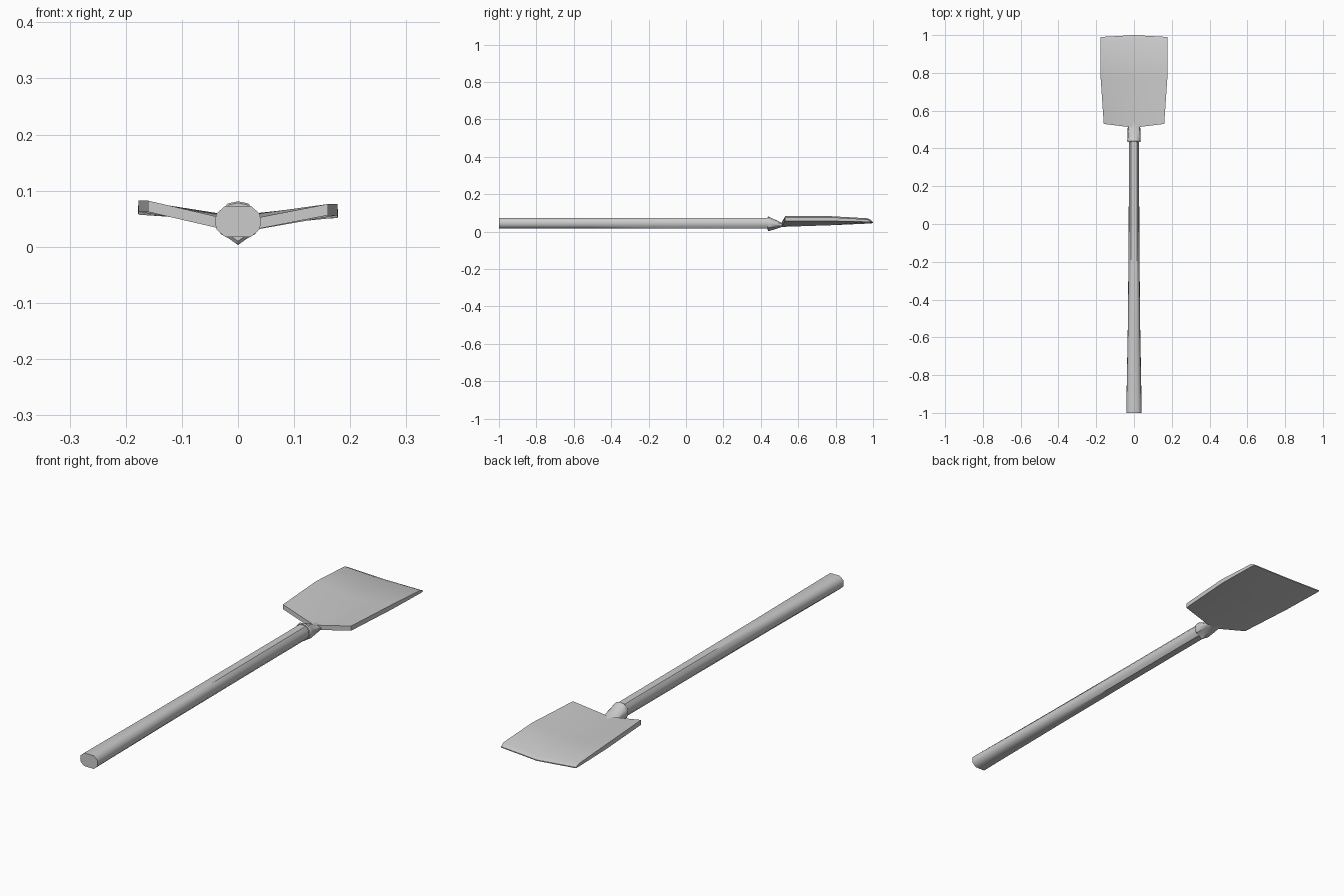
import bpy
import bmesh
import math

cube = bpy.data.objects.get("Cube")
if cube:
    bpy.data.objects.remove(cube, do_unlink=True)

grey = bpy.data.materials.new("plain grey")
grey.use_nodes = True
colour = (0.6, 0.6, 0.6, 1)
grey.diffuse_color = colour
grey.node_tree.nodes["Principled BSDF"].inputs["Base Color"].default_value = colour


def loft(name, rings, angle):
    """Skin a list of equal closed rings and cap both ends."""
    bm = bmesh.new()
    loops = [[bm.verts.new(p) for p in ring] for ring in rings]
    n = len(loops[0])
    for a, b in zip(loops, loops[1:]):
        for i in range(n):
            j = (i + 1) % n
            bm.faces.new((a[i], a[j], b[j], b[i]))
    bm.faces.new(loops[0])
    bm.faces.new(loops[-1])
    bmesh.ops.recalc_face_normals(bm, faces=bm.faces)
    mesh = bpy.data.meshes.new(name)
    bm.to_mesh(mesh)
    bm.free()
    mesh.materials.append(grey)
    obj = bpy.data.objects.new(name, mesh)
    bpy.context.collection.objects.link(obj)
    bpy.ops.object.select_all(action="DESELECT")
    obj.select_set(True)
    bpy.context.view_layer.objects.active = obj
    bpy.ops.object.shade_smooth_by_angle(angle=math.radians(angle))
    return obj


# Handle: oval grip narrowing to a round shaft
half = [(0.55, 1), (0.94, 0.5), (1, 0), (0.94, -0.5), (0.55, -1)]
outline = half + [(-x, z) for x, z in reversed(half)]
shaft = [(-1, 0.041), (-0.5, 0.032), (0, 0.028), (0.45, 0.027)]
loft("handle", [[(x * w, y, 0.045 + z * 0.028) for x, z in outline]
                for y, w in shaft], 50)

# Socket: collar with a keel below, flattened where it meets the blade
half = [(0, 1), (0.5, 0.9), (0.9, 0.5), (1, 0), (0.85, -0.5), (0.42, -0.72), (0, -1)]
outline = half + [(-x, z) for x, z in reversed(half[1:-1])]
socket = [(0.435, 0.033, 0.044, 0.034), (0.44, 0.036, 0.042, 0.039),
          (0.452, 0.035, 0.04, 0.035), (0.51, 0.033, 0.036, 0.012),
          (0.57, 0.022, 0.036, 0.008)]
loft("socket", [[(x * w, y, c + z * h) for x, z in outline]
                for y, w, c, h in socket], 40)

# Blade: shallow V, slightly tilted, thinning to a bevelled tip
# each row: edge y, centre y, half width, edge bottom, centre bottom, thickness
rows = [(0.53, 0.51, 0.16, 0.059, 0.025, 0.02),
        (0.78, 0.78, 0.177, 0.059, 0.034, 0.02),
        (0.97, 0.98, 0.178, 0.055, 0.043, 0.013),
        (0.99, 1.0, 0.176, 0.054, 0.045, 0.004)]
rings = []
for ye, yc, w, ze, zc, t in rows:
    lower = [(-w, ye, ze + 0.003), (0, yc, zc), (w, ye, ze - 0.003)]
    rings.append(lower + [(x, y, z + t) for x, y, z in reversed(lower)])
loft("blade", rings, 30)
